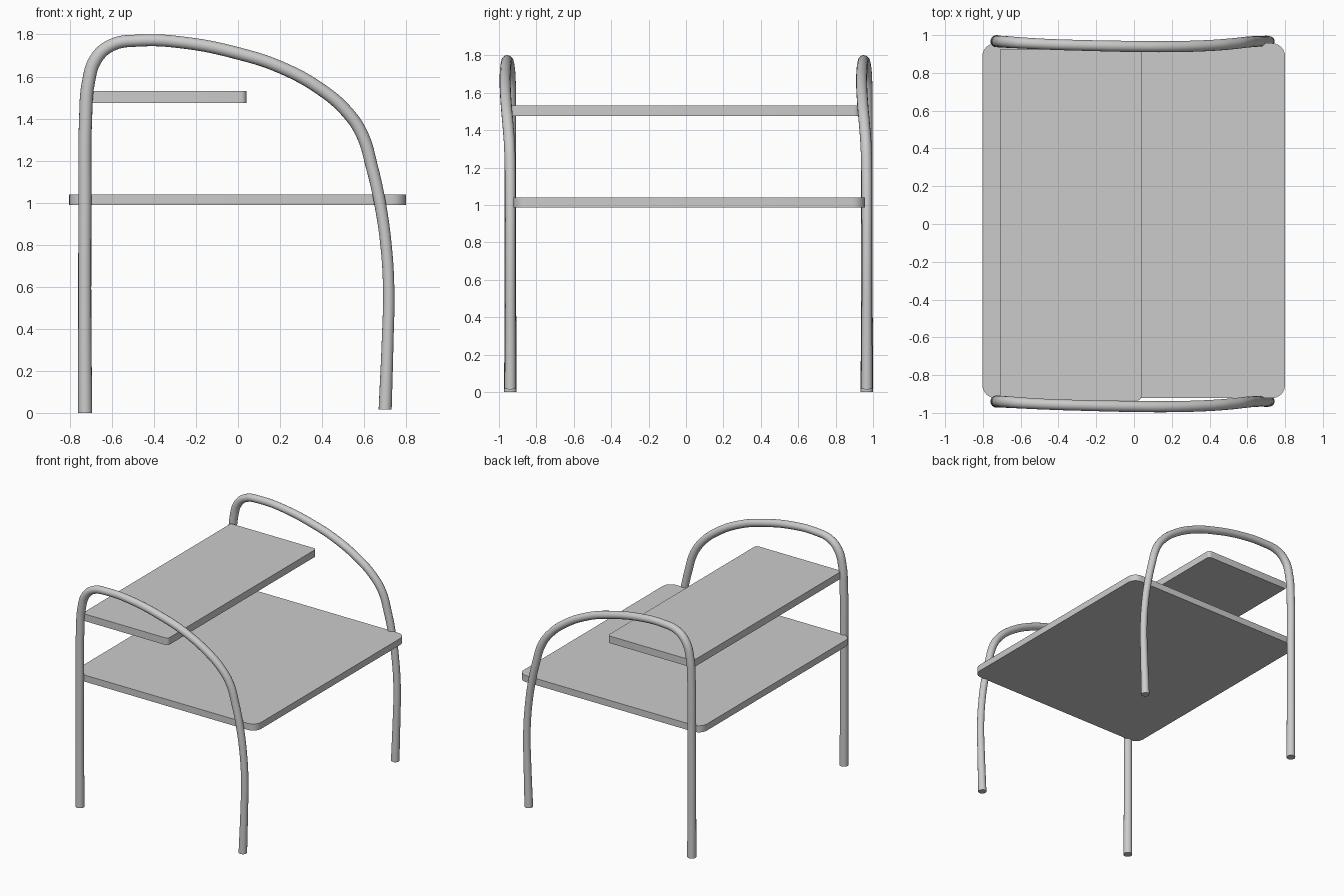
import bpy, bmesh, math

if "Cube" in bpy.data.objects:
    bpy.data.objects.remove(bpy.data.objects["Cube"])


def shelf(name, x0, x1, y0, y1, z0, z1, r_left, r_right):
    """Flat board with rounded corners, extruded upward."""
    bm = bmesh.new()
    corners = [(x1, y1, r_right, 0), (x0, y1, r_left, 90),
               (x0, y0, r_left, 180), (x1, y0, r_right, 270)]
    verts = []
    for x, y, r, start in corners:
        cx = x - r if x == x1 else x + r
        cy = y - r if y == y1 else y + r
        for i in range(7):
            a = math.radians(start + 15 * i)
            verts.append(bm.verts.new((cx + r * math.cos(a), cy + r * math.sin(a), z0)))
    face = bm.faces.new(verts)
    ext = bmesh.ops.extrude_face_region(bm, geom=[face], use_keep_orig=True)
    top = [v for v in ext["geom"] if isinstance(v, bmesh.types.BMVert)]
    bmesh.ops.translate(bm, verts=top, vec=(0, 0, z1 - z0))
    bmesh.ops.recalc_face_normals(bm, faces=bm.faces)
    me = bpy.data.meshes.new(name)
    bm.to_mesh(me)
    bm.free()
    ob = bpy.data.objects.new(name, me)
    bpy.context.collection.objects.link(ob)
    finish(ob)


def finish(ob):
    bpy.ops.object.select_all(action='DESELECT')
    ob.select_set(True)
    bpy.context.view_layer.objects.active = ob
    if ob.type == 'CURVE':
        bpy.ops.object.convert(target='MESH')
    bpy.ops.object.shade_smooth_by_angle(angle=math.radians(35))


# Arched tube path: x, outward sway in y, z, radius factor
PATH = [(-.727, 0, 0, 1.08), (-.729, 0, .5, 1), (-.728, 0, 1.0, 1),
        (-.725, 0, 1.4, 1), (-.712, -.001, 1.57, 1), (-.675, -.003, 1.685, 1),
        (-.6, -.008, 1.75, .95), (-.47, -.015, 1.771, .92), (-.25, -.022, 1.76, .92),
        (0, -.027, 1.71, .95), (.2, -.028, 1.645, .95), (.4, -.022, 1.535, .95),
        (.52, -.013, 1.43, .95), (.59, -.005, 1.325, .95), (.637, -.001, 1.17, .93),
        (.675, 0, 1.0, .9), (.704, 0, .8, .87), (.717, 0, .58, .87),
        (.712, 0, .35, .9), (.7, 0, .016, 1)]


def tube(name, y):
    cu = bpy.data.curves.new(name, 'CURVE')
    cu.dimensions = '3D'
    cu.bevel_depth = 0.031
    cu.bevel_resolution = 6
    cu.resolution_u = 6
    cu.use_fill_caps = True
    sp = cu.splines.new('BEZIER')
    sp.bezier_points.add(len(PATH) - 1)
    for p, (x, dy, z, r) in zip(sp.bezier_points, PATH):
        p.co = (x, y + dy, z)
        p.radius = r
        p.handle_left_type = p.handle_right_type = 'AUTO'
    ob = bpy.data.objects.new(name, cu)
    bpy.context.collection.objects.link(ob)
    finish(ob)


# Side frames
tube("front_tube_frame", -0.939)
tube("back_tube_frame", 0.967)

# Boards
shelf("desk_top", -.803, .8, -.922, .957, .988, 1.04, .07, .07)
shelf("upper_shelf", -.71, .04, -.935, .925, 1.475, 1.531, .004, .025)
